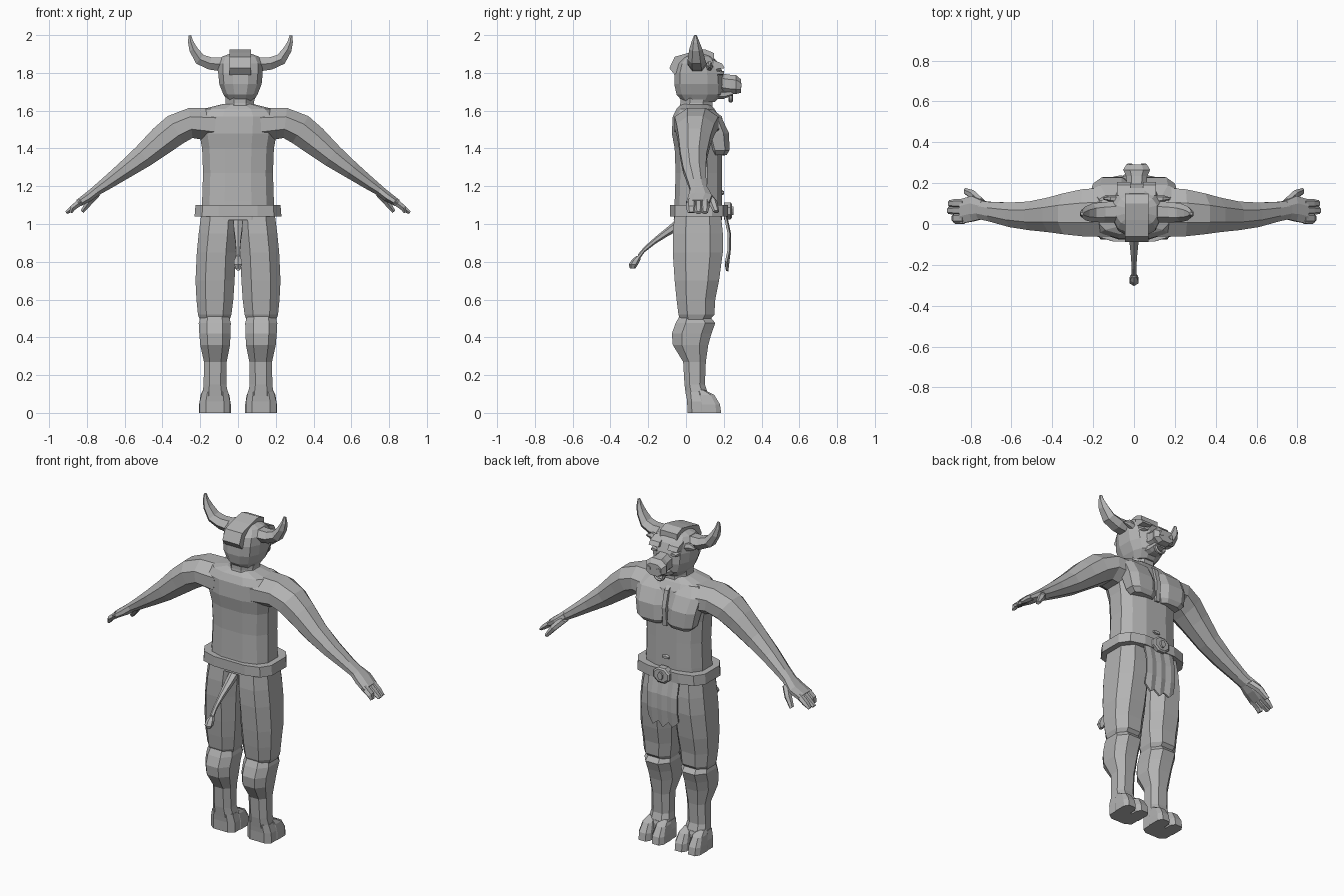
import bpy, bmesh, math
from mathutils import Vector

grey = bpy.data.materials.new("stone grey")
grey.diffuse_color = (0.45, 0.45, 0.45, 1)


def ring(c, u, v, n=8, square=1.0):
    """Ring of n points round c; u and v are half extents, square < 1 is boxier."""
    c, u, v = Vector(c), Vector(u), Vector(v)
    k = 1 / max(math.cos(math.pi / n) ** square, 0.01)
    pts = []
    for i in range(n):
        a = 2 * math.pi * (i + 0.5) / n
        s, t = math.cos(a), math.sin(a)
        pts.append(c + u * (k * math.copysign(abs(s) ** square, s))
                   + v * (k * math.copysign(abs(t) ** square, t)))
    return pts


def loft(name, rings, mirror=False, cx=0.0):
    """Skin rings of equal length, cap both ends, mirror in x if asked."""
    bm = bmesh.new()
    rows = [[bm.verts.new(p) for p in r] for r in rings]
    n = len(rows[0])
    for a, b in zip(rows, rows[1:]):
        for i in range(n):
            j = (i + 1) % n
            bm.faces.new((a[i], a[j], b[j], b[i]))
    bm.faces.new(rows[0])
    bm.faces.new(rows[-1])
    bmesh.ops.recalc_face_normals(bm, faces=bm.faces)
    me = bpy.data.meshes.new(name)
    bm.to_mesh(me)
    bm.free()
    me.materials.append(grey)
    ob = bpy.data.objects.new(name, me)
    ob.location.x = cx
    bpy.context.collection.objects.link(ob)
    if mirror:
        m = ob.modifiers.new("mirror", 'MIRROR')
        m.use_clip = False
        m.use_mirror_merge = False
    return ob


def stack(name, levels, n=8, square=1.0, **kw):
    """Loft up z from levels (z, x0, x1, y0, y1)."""
    return loft(name, [ring(((a + b) / 2, (c + d) / 2, z), ((b - a) / 2, 0, 0),
                            (0, (d - c) / 2, 0), n, square)
                       for z, a, b, c, d in levels], **kw)


def limb(name, pts, n=8, **kw):
    """Loft along a path in the xz plane from (x, y, z, thickness, half depth)."""
    rings = []
    for i, (x, y, z, r, h) in enumerate(pts):
        p, q = pts[max(i - 1, 0)], pts[min(i + 1, len(pts) - 1)]
        d = Vector((q[0] - p[0], 0, q[2] - p[2])).normalized()
        rings.append(ring((x, y, z), (-d.z * r, 0, d.x * r), (0, h, 0), n))
    return loft(name, rings, **kw)


def along_y(name, levels, n=8, square=1.0, **kw):
    """Loft along y from (y, x centre, z centre, half width, half height)."""
    return loft(name, [ring((x, y, z), (w, 0, 0), (0, 0, h), n, square)
                       for y, x, z, w, h in levels], **kw)


def strip(name, outline, x0, x1, **kw):
    """Extrude a yz outline from x0 to x1."""
    return loft(name, [[Vector((x, y, z)) for y, z in outline] for x in (x0, x1)], **kw)


# torso and neck
stack("torso", [(z, -w, w, b, f) for z, w, b, f in (
    (1.02, .19, -.065, .19), (1.12, .19, -.06, .19), (1.27, .185, -.055, .19),
    (1.40, .19, -.06, .19), (1.48, .205, -.075, .195), (1.57, .215, -.07, .175),
    (1.61, .18, -.05, .15), (1.635, .08, -.025, .125))], n=12, square=.75)
stack("neck", [(1.58, -.09, .09, -.04, .14), (1.64, -.075, .075, -.03, .14),
               (1.70, -.08, .08, -.03, .15)], cx=.01)

# chest plates, breastbone, navel
stack("chest_muscle", [(1.365, .03, .16, .14, .215), (1.39, .018, .185, .13, .23),
                       (1.48, .018, .20, .10, .228), (1.56, .02, .21, .09, .19),
                       (1.61, .03, .17, .06, .14)], square=.7, mirror=True)
strip("breastbone", [(.15, 1.37), (.205, 1.36), (.215, 1.47), (.19, 1.57), (.12, 1.62)],
      -.013, .013)
along_y("navel", [(.17, 0, 1.17, .03, .018), (.20, 0, 1.165, .02, .008)], n=6)

# arms and hands
limb("arm", [(.12, .06, 1.525, .09, .12), (.25, .055, 1.535, .08, .115),
             (.33, .05, 1.50, .083, .10), (.40, .045, 1.445, .077, .085),
             (.50, .04, 1.36, .062, .07), (.60, .045, 1.285, .047, .06),
             (.70, .06, 1.212, .034, .048), (.76, .07, 1.17, .026, .045)], mirror=True)
limb("palm", [(.74, .07, 1.185, .027, .045), (.79, .075, 1.145, .026, .062),
              (.845, .062, 1.11, .02, .06)], mirror=True)
for i, (y, x, w) in enumerate(((.028, .885, .024), (.066, .91, .02), (.10, .905, .02))):
    limb(f"finger_{i + 1}", [(.83, y, 1.12, .018, w), (.875, y, 1.085, .015, w),
                             (x, y, 1.06, .008, w * .7)], n=6, mirror=True)
limb("thumb", [(.745, .10, 1.165, .02, .025), (.785, .14, 1.12, .018, .022),
               (.825, .16, 1.065, .01, .014)], n=6, mirror=True)

# legs
stack("thigh", [(1.05, .0, .195, -.06, .185), (.95, .004, .208, -.07, .195),
                (.85, .012, .218, -.07, .195), (.70, .018, .225, -.06, .175),
                (.60, .025, .22, -.05, .155), (.52, .035, .212, -.04, .15),
                (.475, .05, .195, -.02, .11)], square=.8, mirror=True)
stack("shin", [(.52, .05, .195, -.03, .12), (.475, .038, .208, -.055, .155),
               (.42, .04, .205, -.075, .135), (.36, .042, .20, -.07, .118),
               (.27, .06, .18, -.015, .105), (.15, .062, .182, -.008, .10),
               (.09, .05, .19, .0, .12)], square=.8, mirror=True)
# cloven hooves
stack("heel", [(0, .042, .203, .008, .12), (.06, .042, .203, .006, .12),
               (.11, .052, .19, .0, .115)], square=.6, mirror=True)
for side, a, b in (("inner", .038, .116), ("outer", .128, .206)):
    stack(side + "_toe", [(0, a, b, .06, .186), (.045, a, b, .06, .18),
                          (.095, a + .008, b - .008, .06, .15),
                          (.12, a + .02, b - .02, .06, .10)],
          square=.6, mirror=True)

# belt and buckle
stack("belt", [(1.04, -.23, .23, -.085, .222), (1.10, -.225, .225, -.085, .222)],
      n=12, square=.6)
along_y("buckle", [(.20, 0, 1.07, .055, .045), (.236, 0, 1.07, .055, .045),
                   (.243, 0, 1.07, .045, .036)])
along_y("buckle_stud", [(.23, 0, 1.07, .018, .026), (.252, 0, 1.07, .014, .022)])

# loincloth: a hanging sheet with a ragged hem
hem = [.80, .765, .785, .75, .78, .755, .80]
bm = bmesh.new()
cols = []
for i, h in enumerate(hem):
    x = -.10 + .2 * i / 6
    wave = .006 * (i % 2)
    cols.append([bm.verts.new((x, y + wave, z)) for y, z in
                 ((.205, 1.05), (.226, .95), (.225, .86), (.212, h))])
for a, b in zip(cols, cols[1:]):
    for i in range(3):
        bm.faces.new((a[i], b[i], b[i + 1], a[i + 1]))
bmesh.ops.recalc_face_normals(bm, faces=bm.faces)
me = bpy.data.meshes.new("loincloth")
bm.to_mesh(me)
bm.free()
me.materials.append(grey)
cloth = bpy.data.objects.new("loincloth", me)
bpy.context.collection.objects.link(cloth)
thick = cloth.modifiers.new("thickness", 'SOLIDIFY')
thick.thickness = .012
thick.offset = 0

# tail with tuft
along_y("tail", [(-.04, 0, 1.0, .025, .03), (-.09, 0, .965, .022, .022),
                 (-.16, 0, .915, .015, .016), (-.22, 0, .865, .011, .013),
                 (-.255, 0, .82, .012, .016)], n=6)
stack("tail_tuft", [(.83, -.01, .01, -.262, -.24), (.81, -.02, .02, -.285, -.245),
                    (.785, -.022, .022, -.30, -.258), (.765, -.01, .01, -.295, -.27)], n=6)

# head
HX = .013
stack("head", [(z, -w, w, b, f) for z, w, b, f in (
    (1.645, .065, -.015, .15), (1.685, .09, -.05, .195), (1.74, .112, -.062, .20),
    (1.80, .118, -.06, .195), (1.85, .118, -.045, .175), (1.885, .10, -.01, .14),
    (1.90, .06, .02, .11))], n=12, square=.8, cx=HX)
# muzzle with nose pad, nostrils and jaw
along_y("muzzle", [(.13, 0, 1.77, .07, .07), (.20, 0, 1.745, .05, .05),
                   (.235, 0, 1.74, .052, .05), (.265, 0, 1.738, .066, .05),
                   (.292, 0, 1.73, .05, .035)], square=.8, cx=HX)
along_y("jaw", [(.13, 0, 1.69, .06, .03), (.20, 0, 1.685, .045, .022),
                (.25, 0, 1.695, .035, .014)], square=.8, cx=HX)
along_y("nostril", [(.27, .036, 1.738, .02, .018), (.295, .034, 1.734, .012, .01)],
        n=6, mirror=True, cx=HX)
# nose ring
pts = []
for i in range(9):
    a = math.pi * i / 8
    d = Vector((math.cos(a), 0, -math.sin(a)))
    pts.append(ring(Vector((0, .237, 1.69)) + d * .03 + Vector((0, 0, -.01)),
                    d * .008, (0, .01, 0), 6))
loft("nose_ring", pts, cx=HX)
# brows, eyes, ears
strip("brow", [(.15, 1.82), (.205, 1.825), (.19, 1.85), (.14, 1.87)], .03, .095,
      mirror=True, cx=HX)
along_y("eye", [(.15, .07, 1.80, .025, .014), (.20, .066, 1.80, .016, .008)],
        n=6, mirror=True, cx=HX)
limb("ear", [(.09, .12, 1.83, .022, .02), (.13, .125, 1.84, .02, .014),
             (.165, .125, 1.835, .004, .004)], n=6, mirror=True, cx=HX)
# horns
limb("horn", [(.09, .06, 1.845, .038, .046), (.16, .058, 1.85, .033, .043),
              (.215, .055, 1.872, .03, .04), (.25, .052, 1.925, .022, .03),
              (.264, .05, 1.965, .014, .018), (.268, .05, 1.999, .007, .006)],
     n=6, mirror=True, cx=HX)
# crest of hair over the skull
strip("crest", [(-.06, 1.79), (-.088, 1.825), (-.06, 1.885), (.02, 1.908), (.10, 1.925),
                (.148, 1.905), (.15, 1.86), (.05, 1.85), (-.03, 1.82)], -.057, .057, cx=HX)
